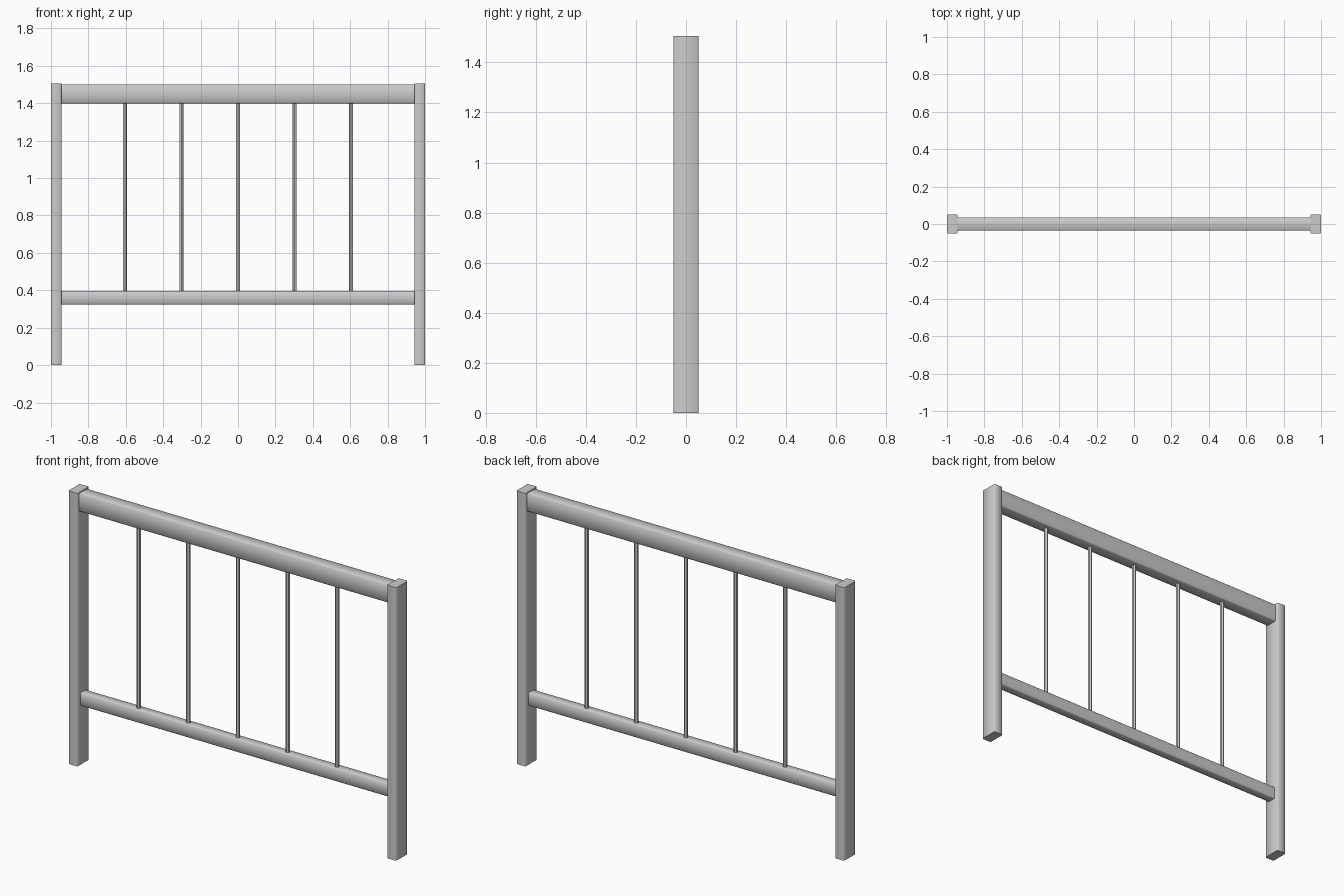
import bpy, bmesh

if "Cube" in bpy.data.objects:
    bpy.data.objects.remove(bpy.data.objects["Cube"])


def beam(name, lo, hi, axis, chamfer=0.004):
    """Box with slightly chamfered long edges, smooth sides and flat ends."""
    bm = bmesh.new()
    bmesh.ops.create_cube(bm, size=1)
    for v in bm.verts:
        for i in range(3):
            v.co[i] = lo[i] + (v.co[i] + 0.5) * (hi[i] - lo[i])
    long_edges = [e for e in bm.edges
                  if abs((e.verts[0].co - e.verts[1].co).normalized()[axis]) > 0.9]
    bmesh.ops.bevel(bm, geom=long_edges, offset=chamfer, segments=1, affect='EDGES')
    bm.normal_update()
    for f in bm.faces:
        f.smooth = True
        if abs(f.normal[axis]) > 0.9:
            f.smooth = False
            for e in f.edges:
                e.smooth = False
    mesh = bpy.data.meshes.new(name)
    bm.to_mesh(mesh)
    bm.free()
    ob = bpy.data.objects.new(name, mesh)
    bpy.context.collection.objects.link(ob)
    return ob


INNER = 0.944

# Upright posts
beam("left_post", (-1, -0.05, 0), (-INNER, 0.05, 1.505), 2)
beam("right_post", (INNER, -0.05, 0), (1, 0.05, 1.505), 2)

# Horizontal rails
beam("top_rail", (-INNER, -0.035, 1.4), (INNER, 0.035, 1.5), 0)
beam("bottom_rail", (-INNER, -0.025, 0.325), (INNER, 0.025, 0.396), 0)

# Thin round spindles between the rails
for i in range(5):
    bpy.ops.mesh.primitive_cylinder_add(
        vertices=12, radius=0.011, depth=1.01,
        location=((i - 2) * 0.3025, 0, 0.898))
    bpy.context.object.name = f"spindle_{i + 1}"
    bpy.ops.object.shade_smooth_by_angle()
